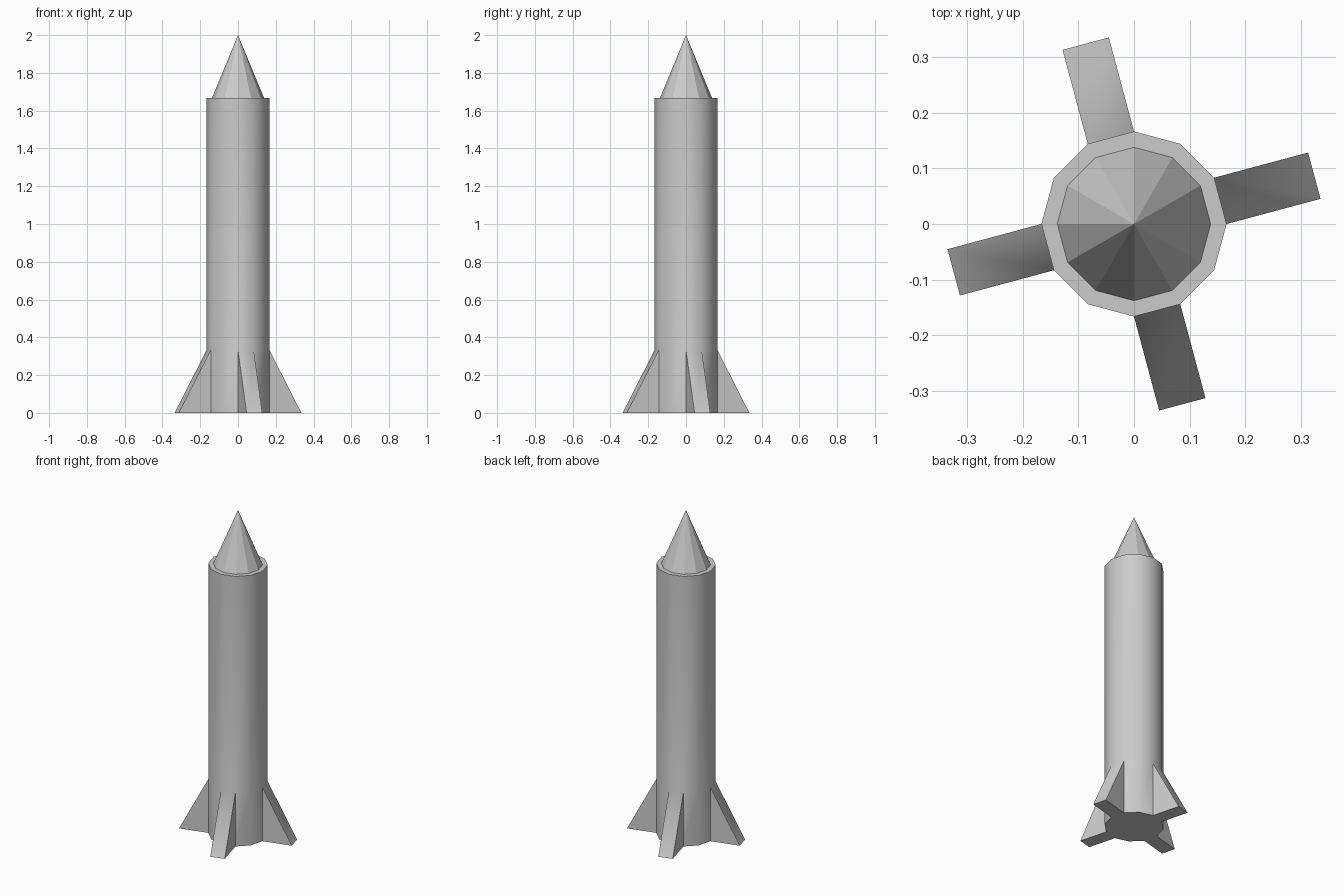
import bpy, bmesh
from math import cos, sin, pi

if "Cube" in bpy.data.objects:
    bpy.data.objects.remove(bpy.data.objects["Cube"])

N = 12
R, R_CONE = 0.1665, 0.138
Z_FIN, Z_TOP, Z_TIP = 0.333, 1.667, 2.0
FIN_OUT = 0.175


def ring(bm, r, z):
    return [bm.verts.new((r * cos(2 * pi * i / N), r * sin(2 * pi * i / N), z))
            for i in range(N)]


def make_object(name, bm):
    bmesh.ops.recalc_face_normals(bm, faces=bm.faces[:])
    mesh = bpy.data.meshes.new(name)
    bm.to_mesh(mesh)
    bm.free()
    obj = bpy.data.objects.new(name, mesh)
    bpy.context.collection.objects.link(obj)
    return obj


# Body tube with a flat rim and four wedge fins pulled from its side faces
bm = bmesh.new()
base, mid, top = ring(bm, R, 0), ring(bm, R, Z_FIN), ring(bm, R, Z_TOP)
inner = ring(bm, R_CONE, Z_TOP)
bm.faces.new(base[::-1])
for i in range(N):
    j = (i + 1) % N
    bm.faces.new((mid[i], mid[j], top[j], top[i]))
    bm.faces.new((top[i], top[j], inner[j], inner[i]))
    if i % 3:
        bm.faces.new((base[i], base[j], mid[j], mid[i]))
    else:
        a = 2 * pi * (i + 0.5) / N
        dx, dy = FIN_OUT * cos(a), FIN_OUT * sin(a)
        p, q = [bm.verts.new((v.co.x + dx, v.co.y + dy, 0))
                for v in (base[i], base[j])]
        bm.faces.new((p, q, mid[j], mid[i]))
        bm.faces.new((base[i], p, mid[i]))
        bm.faces.new((q, base[j], mid[j]))
        bm.faces.new((base[j], q, p, base[i]))
body = make_object("body_with_fins", bm)
body.select_set(True)
bpy.context.view_layer.objects.active = body
bpy.ops.object.shade_smooth_by_angle(angle=0.56)

# Faceted nose cone
bm = bmesh.new()
foot = ring(bm, R_CONE, Z_TOP)
tip = bm.verts.new((0, 0, Z_TIP))
for i in range(N):
    bm.faces.new((foot[i], foot[(i + 1) % N], tip))
make_object("nose_cone", bm)
